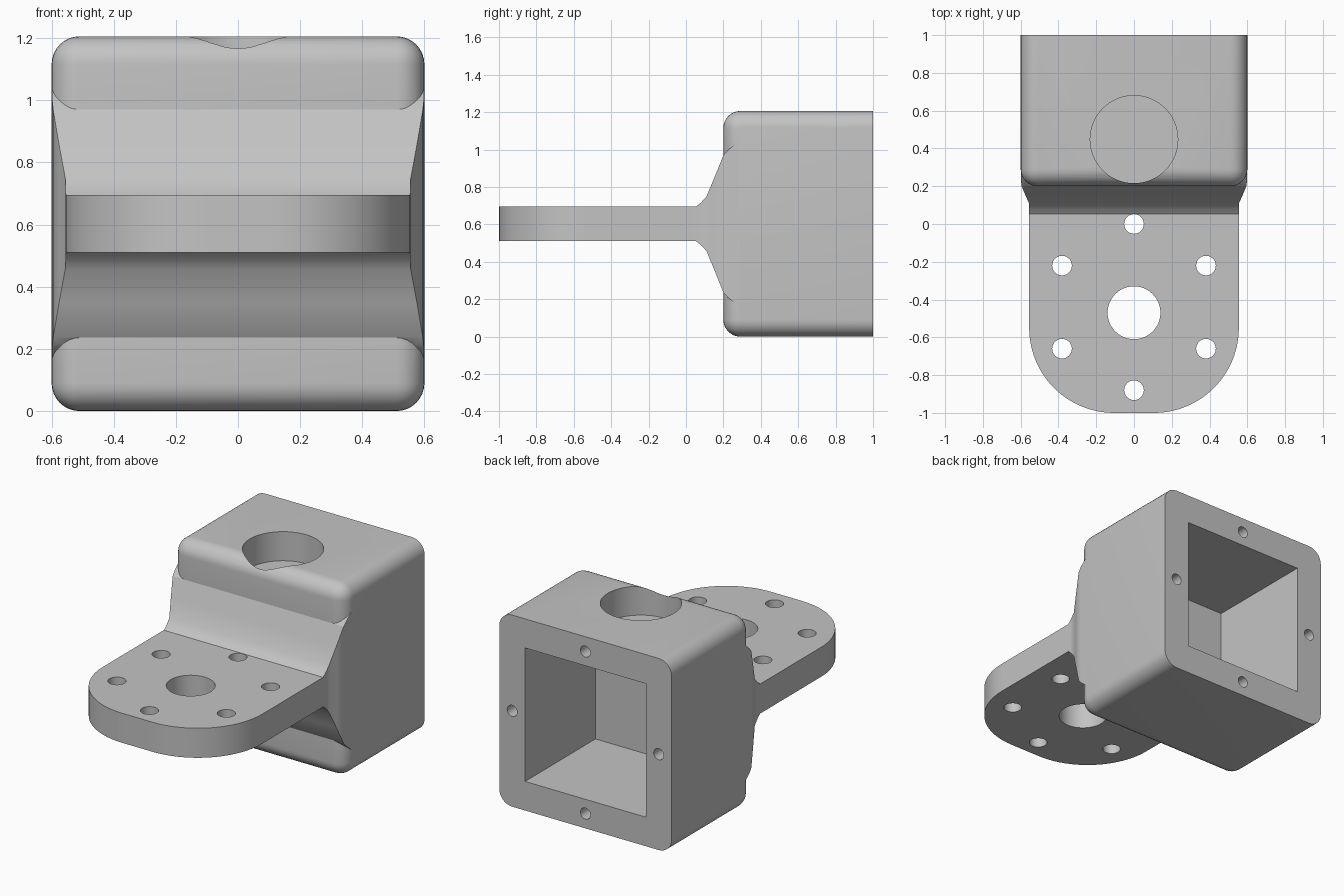
import bpy, bmesh, math
from mathutils import Matrix, Vector

if "Cube" in bpy.data.objects:
    bpy.data.objects.remove(bpy.data.objects["Cube"])

HALF = 0.6          # half width of the socket
MID = 0.603         # height of the centre plane
FRONT, BACK = 0.2, 1.0

metal = bpy.data.materials.new("plain_grey")
metal.use_nodes = True
GREY = (0.55, 0.55, 0.55, 1)
metal.diffuse_color = GREY
metal.node_tree.nodes["Principled BSDF"].inputs["Base Color"].default_value = GREY


def to_object(bm, name):
    bmesh.ops.recalc_face_normals(bm, faces=bm.faces)
    mesh = bpy.data.meshes.new(name)
    bm.to_mesh(mesh)
    bm.free()
    mesh.materials.append(metal)
    obj = bpy.data.objects.new(name, mesh)
    bpy.context.collection.objects.link(obj)
    return obj


def box(name, lo, hi, radius=0):
    lo, hi = Vector(lo), Vector(hi)
    bm = bmesh.new()
    bmesh.ops.create_cube(bm, size=1)
    for v in bm.verts:
        v.co = (lo + hi) / 2 + v.co * (hi - lo)
    if radius:
        # round everything except the rim of the open back
        edges = [e for e in bm.edges if min(v.co.y for v in e.verts) < hi.y - 0.01]
        bmesh.ops.bevel(bm, geom=edges, offset=radius, segments=8,
                        profile=0.5, affect='EDGES')
    return to_object(bm, name)


def cylinder(name, centre, radius, depth, axis='Z', segments=48):
    bm = bmesh.new()
    bmesh.ops.create_cone(bm, cap_ends=True, segments=segments,
                          radius1=radius, radius2=radius, depth=depth)
    if axis == 'Y':
        bm.transform(Matrix.Rotation(math.pi / 2, 4, 'X'))
    bm.transform(Matrix.Translation(centre))
    return to_object(bm, name)


def loft(name, rings):
    bm = bmesh.new()
    loops = [[bm.verts.new(p) for p in ring] for ring in rings]
    n = len(loops[0])
    for a, b in zip(loops, loops[1:]):
        for i in range(n):
            j = (i + 1) % n
            bm.faces.new((a[i], a[j], b[j], b[i]))
    bm.faces.new(loops[0])
    bm.faces.new(loops[-1])
    return to_object(bm, name)


def combine(target, other, operation):
    other.hide_render = True
    mod = target.modifiers.new("combine", 'BOOLEAN')
    mod.operation = operation
    mod.solver = 'EXACT'
    mod.object = other
    bpy.context.view_layer.objects.active = target
    bpy.ops.object.modifier_apply(modifier=mod.name)
    bpy.data.objects.remove(other)


# Square socket with rounded outer edges
bracket = box("mounting_bracket", (-HALF, FRONT, 0), (HALF, BACK, 2 * MID), 0.09)

# Tongue plate with two large rounded corners
PLATE_W, PLATE_H, CORNER = 0.555, 0.093, 0.45
outline = [(PLATE_W, 0.25)]
for i in range(25):
    a = -math.pi / 2 * i / 24
    outline.append((PLATE_W - CORNER + CORNER * math.cos(a),
                    -1 + CORNER + CORNER * math.sin(a)))
outline += [(-x, y) for x, y in reversed(outline)]
plate = loft("tongue_plate", [[(x, y, MID + s * PLATE_H) for x, y in outline]
                              for s in (-1, 1)])

# Flared neck: depth, half width, half height
neck_sections = [(0.05, 0.554, 0.09), (0.08, 0.5552, 0.113), (0.11, 0.556, 0.147),
                 (0.155, 0.576, 0.255), (0.2, 0.595, 0.367),
                 (0.225, 0.598, 0.395), (0.28, 0.599, 0.44)]
neck = loft("flared_neck", [[(sx * w, y, MID + sz * h) for sx, sz in
                             ((-1, -1), (1, -1), (1, 1), (-1, 1))]
                            for y, w, h in neck_sections])
combine(bracket, plate, 'UNION')
combine(bracket, neck, 'UNION')

# Square cavity open at the back, and the round hole in the roof
INNER = 0.42
cutters = [box("cavity_cutter", (-INNER, 0.3, MID - INNER), (INNER, 1.2, MID + INNER)),
           cylinder("roof_hole_cutter", (0, 0.448, MID + INNER + 0.2), 0.232, 0.4, segments=64)]

# Screw holes in the middle of each rim wall
for k in range(4):
    a = k * math.pi / 2
    cutters.append(cylinder("rim_hole_cutter",
                            (0.51 * math.cos(a), BACK, MID + 0.51 * math.sin(a)),
                            0.035, 0.4, 'Y', 24))

# Plate holes: one large, six in a ring
cutters.append(cylinder("plate_bore_cutter", (0, -0.47, MID), 0.14, 0.5))
for k in range(6):
    a = math.pi / 2 + k * math.pi / 3
    cutters.append(cylinder("plate_hole_cutter",
                            (0.44 * math.cos(a), -0.44 + 0.44 * math.sin(a), MID),
                            0.052, 0.4, segments=32))
for cutter in cutters:
    combine(bracket, cutter, 'DIFFERENCE')

# Smooth rounded areas, keep the edges sharp
bpy.ops.object.select_all(action='DESELECT')
bracket.select_set(True)
bpy.context.view_layer.objects.active = bracket
bpy.ops.object.shade_smooth_by_angle(angle=math.radians(25))
